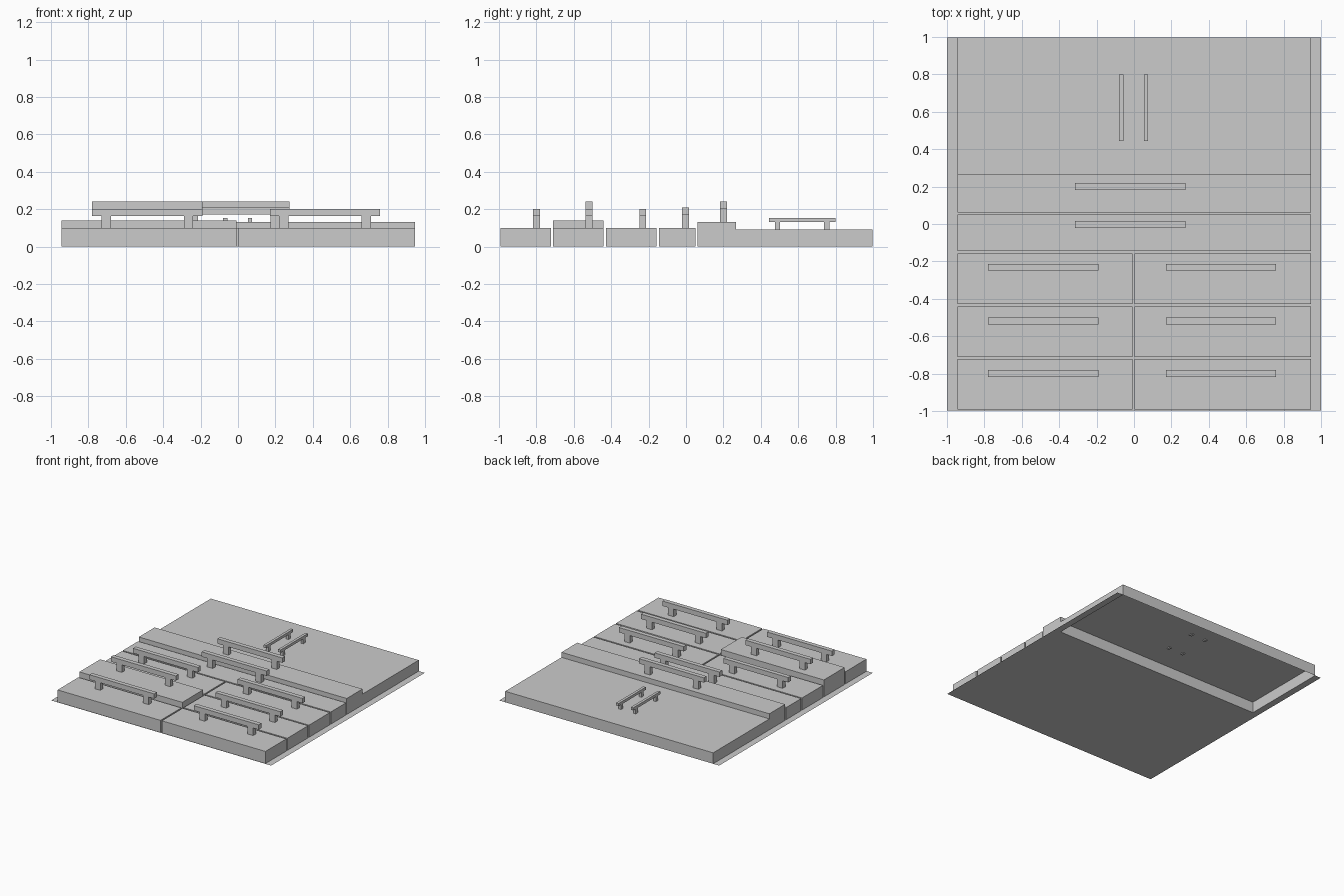
import bpy, bmesh

if "Cube" in bpy.data.objects:
    bpy.data.objects.remove(bpy.data.objects["Cube"])


def add_box(bm, x0, x1, y0, y1, z0, z1, open_bottom=False):
    """Append a box to bm, optionally without its bottom face."""
    lo = [bm.verts.new((x, y, z0)) for x, y in ((x0, y0), (x1, y0), (x1, y1), (x0, y1))]
    hi = [bm.verts.new((v.co.x, v.co.y, z1)) for v in lo]
    bm.faces.new(hi)
    for i in range(4):
        j = (i + 1) % 4
        bm.faces.new((lo[i], lo[j], hi[j], hi[i]))
    if not open_bottom:
        bm.faces.new(lo[::-1])


def finish(bm, name):
    mesh = bpy.data.meshes.new(name)
    bm.to_mesh(mesh)
    bm.free()
    obj = bpy.data.objects.new(name, mesh)
    bpy.context.collection.objects.link(obj)
    return obj


def panel(name, x0, x1, y0, y1, top):
    bm = bmesh.new()
    add_box(bm, x0, x1, y0, y1, 0, top, open_bottom=True)
    finish(bm, name)


def drawer_handle(name, x0, y, base, bar_bottom):
    """Horizontal bar on two square posts."""
    bm = bmesh.new()
    w, h = 0.59, 0.018
    add_box(bm, x0, x0 + w, y - h, y + h, bar_bottom, bar_bottom + 0.04)
    for px in (x0 + 0.05, x0 + w - 0.10):
        add_box(bm, px, px + 0.05, y - h, y + h, base - 0.005, bar_bottom)
    finish(bm, name)


W, Y = 0.945, 0.997   # half width of the fronts, half depth of the sheet

# Flat backing sheet, open beneath the door panel
bm = bmesh.new()
for x0, x1, y0, y1 in ((-1, 1, -Y, 0.267), (-1, -W, 0.267, Y), (W, 1, 0.267, Y)):
    bm.faces.new([bm.verts.new((x, y, 0)) for x, y in
                  ((x0, y0), (x1, y0), (x1, y1), (x0, y1))])
bmesh.ops.remove_doubles(bm, verts=bm.verts, dist=1e-4)
finish(bm, "backing_sheet")

# Door panel and full-width drawers
panel("door_panel", -W, W, 0.267, Y, 0.09)
panel("upper_wide_drawer", -W, W, 0.062, 0.267, 0.132)
panel("lower_wide_drawer", -W, W, -0.145, 0.052, 0.10)
drawer_handle("upper_wide_handle", -0.315, 0.20, 0.132, 0.20)
drawer_handle("lower_wide_handle", -0.315, -0.003, 0.10, 0.17)

# Paired drawers: row name, y range, left height, handle y
rows = (("top", -0.428, -0.157, 0.10, -0.231),
        ("middle", -0.710, -0.440, 0.14, -0.518),
        ("bottom", -0.993, -0.723, 0.10, -0.799))
for row, y0, y1, left_top, hy in rows:
    for side, x0, x1, hx, top in (("left", -W, -0.009, -0.78, left_top),
                                  ("right", 0.003, W, 0.17, 0.10)):
        panel(f"{row}_{side}_drawer", x0, x1, y0, y1, top)
        drawer_handle(f"{row}_{side}_handle", hx, hy, top, top + 0.062)

# Pair of slim lengthwise door handles, posts poking through the panel
for side, x in (("left", -0.068), ("right", 0.065)):
    bm = bmesh.new()
    h = 0.011
    add_box(bm, x - h, x + h, 0.445, 0.798, 0.13, 0.152)
    for y in (0.475, 0.738):
        add_box(bm, x - h, x + h, y, y + 0.028, 0.083, 0.13)
    finish(bm, f"door_handle_{side}")
